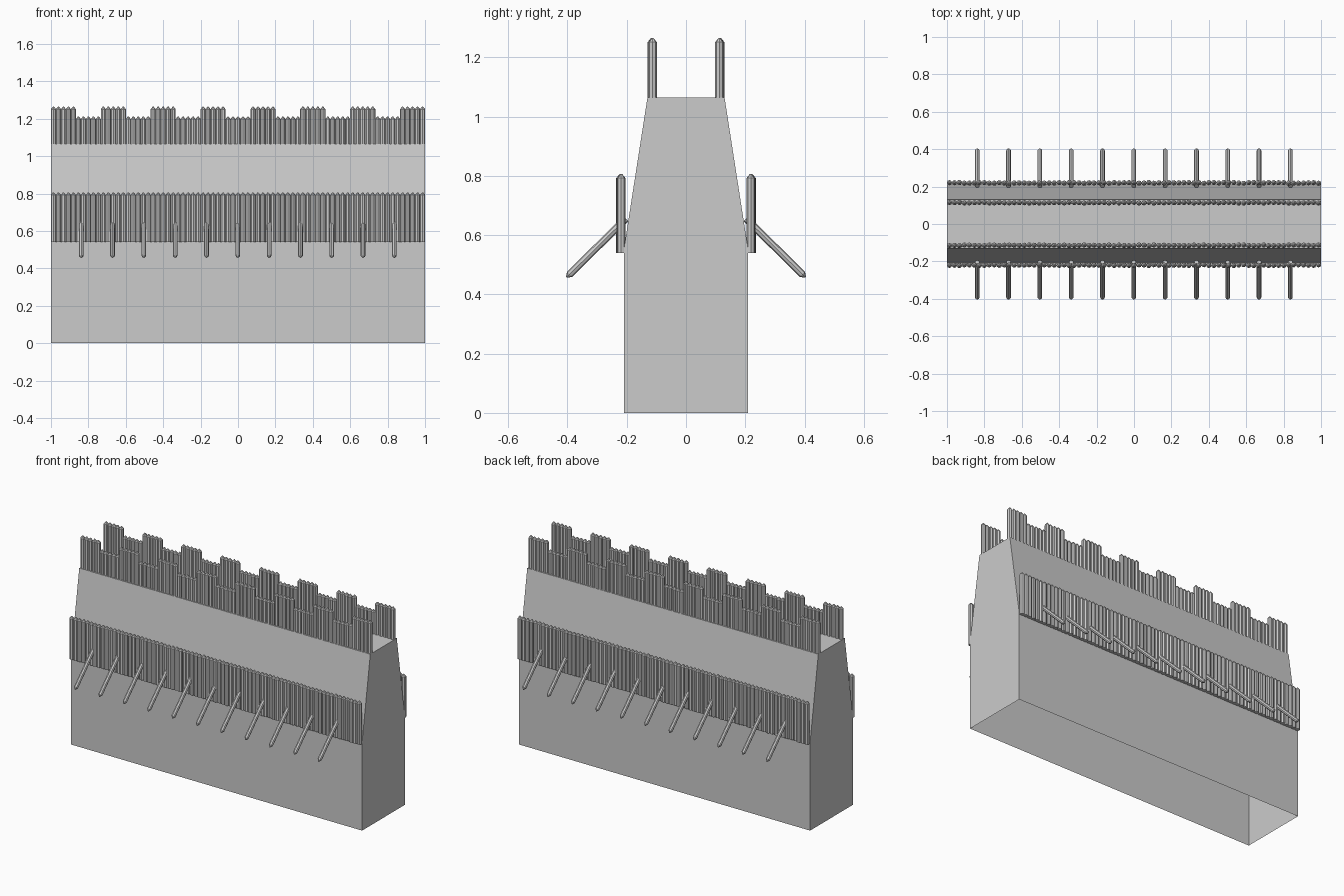
import bpy, bmesh, math, random
from mathutils import Vector, Matrix

if "Cube" in bpy.data.objects:
    bpy.data.objects.remove(bpy.data.objects["Cube"])

random.seed(4)
PITCH = 2 / 75          # 75 stakes along the wall
SIDES = 8


def finish(name, bm, mirror=False):
    bmesh.ops.recalc_face_normals(bm, faces=bm.faces)
    me = bpy.data.meshes.new(name)
    bm.to_mesh(me)
    bm.free()
    ob = bpy.data.objects.new(name, me)
    bpy.context.collection.objects.link(ob)
    if mirror:
        mod = ob.modifiers.new("mirror_front_back", 'MIRROR')
        mod.use_axis = (False, True, False)
    return ob


def add_stake(bm, start, end, radius, tip, spin=0.0):
    """Round pole from start to end with a sharpened end."""
    start, end = Vector(start), Vector(end)
    axis = end - start
    length = axis.length
    place = (Matrix.Translation(start)
             @ axis.to_track_quat('Z', 'Y').to_matrix().to_4x4()
             @ Matrix.Rotation(spin, 4, 'Z'))
    rings = []
    for r, z in ((radius, 0), (radius, length - tip), (radius * 0.2, length)):
        rings.append([bm.verts.new(place @ Vector((
            r * math.cos(2 * math.pi * i / SIDES),
            r * math.sin(2 * math.pi * i / SIDES), z))) for i in range(SIDES)])
    for a, b in zip(rings, rings[1:]):
        for i in range(SIDES):
            j = (i + 1) % SIDES
            bm.faces.new((a[i], a[j], b[j], b[i]))
    bm.faces.new(rings[0][::-1])
    bm.faces.new(rings[-1])


# wall body: tapered section extruded along x, open underneath
profile = [(-0.21, 0), (-0.21, 0.55), (-0.13, 1.065),
           (0.13, 1.065), (0.21, 0.55), (0.21, 0)]
bm = bmesh.new()
left = [bm.verts.new((-1, y, z)) for y, z in profile]
right = [bm.verts.new((1, y, z)) for y, z in profile]
for i in range(len(profile) - 1):
    bm.faces.new((left[i], right[i], right[i + 1], left[i + 1]))
bm.faces.new(left)
bm.faces.new(right)
finish("wall_body", bm)

# palisade rows: battlement on the top edge, even fence on the slope
upper, lower = bmesh.new(), bmesh.new()
for i in range(75):
    x = -1 + PITCH * (i + 0.5)
    dy = random.uniform(-0.002, 0.002)
    spin = random.uniform(0, math.pi / 4)
    top = 1.265 if (i // 5) % 2 == 0 else 1.212
    add_stake(upper, (x, -0.114 + dy, 1.063), (x, -0.114 + dy, top), 0.0142, 0.014, spin)
    add_stake(lower, (x, -0.22 + dy, 0.54), (x, -0.22 + dy, 0.806), 0.0142, 0.014, spin)
finish("battlement_stakes", upper, True)
finish("lower_fence_stakes", lower, True)

# angled defensive spikes pointing down and outward
bm = bmesh.new()
for i in range(11):
    x = -0.838 + i * 0.1674
    add_stake(bm, (x, -0.203, 0.655), (x, -0.403, 0.458), 0.0125, 0.014)
finish("angled_spikes", bm, True)
